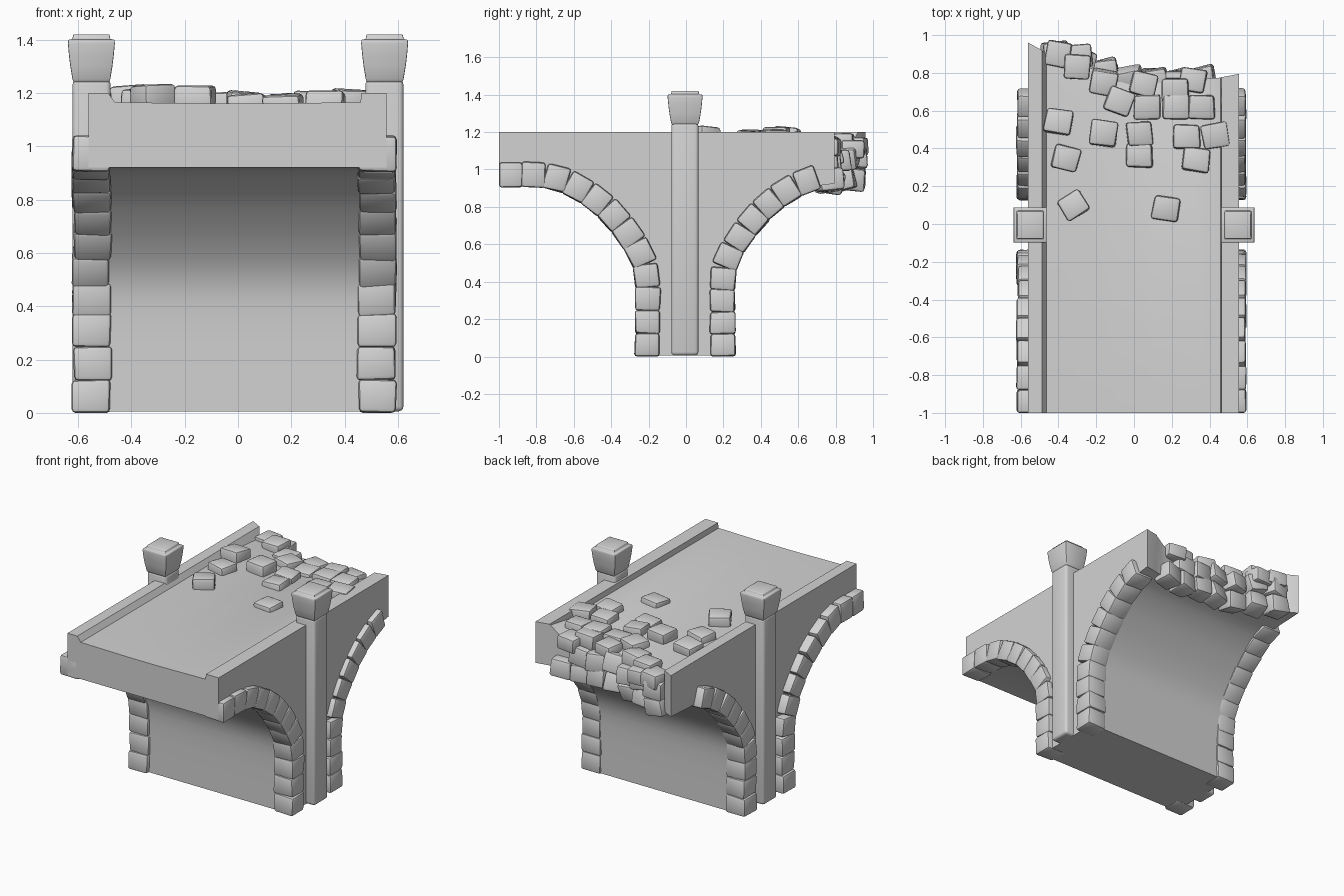
import bpy, bmesh, math, random
from mathutils import Vector, Matrix, Euler

random.seed(5)
if "Cube" in bpy.data.objects:
    bpy.data.objects.remove(bpy.data.objects["Cube"])

stone_grey = bpy.data.materials.new("stone_grey")
stone_grey.use_nodes = True
COLOUR = (0.65, 0.65, 0.65, 1)
stone_grey.diffuse_color = COLOUR
stone_grey.node_tree.nodes["Principled BSDF"].inputs["Base Color"].default_value = COLOUR


def finish(name, bm, bevel=0.0, segments=2, angle=40):
    """Turn a bmesh into a shaded object, with optional rounded edges."""
    bmesh.ops.recalc_face_normals(bm, faces=bm.faces)
    mesh = bpy.data.meshes.new(name)
    bm.to_mesh(mesh)
    bm.free()
    mesh.materials.append(stone_grey)
    obj = bpy.data.objects.new(name, mesh)
    bpy.context.collection.objects.link(obj)
    bpy.ops.object.select_all(action='DESELECT')
    obj.select_set(True)
    bpy.context.view_layer.objects.active = obj
    if bevel:
        mod = obj.modifiers.new("rounded_edges", 'BEVEL')
        mod.width = bevel
        mod.segments = segments
        bpy.ops.object.modifier_apply(modifier=mod.name)
    bpy.ops.object.shade_smooth_by_angle(angle=math.radians(angle))


def loft(bm, loops):
    """Skin matching closed loops and cap both ends."""
    rings = [[bm.verts.new(p) for p in loop] for loop in loops]
    for a, b in zip(rings, rings[1:]):
        for i in range(len(a)):
            j = (i + 1) % len(a)
            bm.faces.new((a[i], a[j], b[j], b[i]))
    bm.faces.new(rings[0])
    bm.faces.new(rings[-1])


def add_stone(bm, centre, axes, size, jitter=0.008):
    """One slightly irregular block; axes is a 3x3 orientation."""
    mat = Matrix.Translation(centre) @ axes.to_4x4() @ Matrix.Diagonal((*size, 1))
    verts = bmesh.ops.create_cube(bm, size=1, matrix=mat)["verts"]
    for v in verts:
        v.co += Vector([random.uniform(-jitter, jitter) for _ in range(3)])


def smooth_path(points, steps=5):
    """Catmull-Rom curve through 2D points."""
    pts = [Vector(p) for p in points]
    pts = [pts[0] * 2 - pts[1]] + pts + [pts[-1] * 2 - pts[-2]]
    out = []
    for a, b, c, d in zip(pts, pts[1:], pts[2:], pts[3:]):
        for k in range(steps):
            t = k / steps
            out.append(0.5 * (2 * b + (c - a) * t + (2 * a - 5 * b + 4 * c - d) * t ** 2
                              + (3 * b - a - 3 * c + d) * t ** 3))
    return out + [pts[-2]]


# Bridge body: pier with two half arches, parapets and a broken rear edge
under = smooth_path([(.25, .006), (.255, .35), (.28, .5), (.34, .61), (.42, .71),
                     (.52, .81), (.62, .88), (.7, .912)], 3)
stations = [  # x, top height, broken end y, top height at the broken end
    (-.56, 1.2, .96, 1.2), (-.487, 1.2, .92, 1.2), (-.462, 1.165, .89, 1.14),
    (-.3, 1.163, .85, 1.13), (-.1, 1.16, .78, 1.12), (.1, 1.16, .75, 1.11),
    (.3, 1.163, .75, 1.12), (.39, 1.165, .77, 1.14), (.459, 1.165, .775, 1.195),
    (.464, 1.2, .777, 1.2), (.557, 1.2, .795, 1.2)]
bm = bmesh.new()
loops = []
for x, top, end, end_top in stations:
    loop = [(x, -1, top), (x, -1, .92)]
    loop += [(x, -y, z) for y, z in reversed(under)]
    loop += [(x, y, z) for y, z in under]
    loop += [(x, end, .925), (x, end, end_top), (x, .6, top)]
    loops.append(loop)
loft(bm, loops)
finish("bridge_body", bm, angle=30)

# Arch rings: blocks spaced along the arch curve
ring_curve = smooth_path([(.208, 0), (.205, .35), (.225, .5), (.285, .62), (.375, .74),
                          (.48, .84), (.605, .92), (.75, .967), (1, .972)], 8)


def point_at(distance):
    for a, b in zip(ring_curve, ring_curve[1:]):
        step = (b - a).length
        if distance <= step:
            return a.lerp(b, distance / step), (b - a).normalized()
        distance -= step
    return ring_curve[-1], (b - a).normalized()


total = sum((b - a).length for a, b in zip(ring_curve, ring_curve[1:]))
for side, x in (("left", .522), ("right", -.548)):
    for end, sign, length, count in (("front", -1, total, 12), ("back", 1, total - .29, 10)):
        bm = bmesh.new()
        pitch = length / count
        for i in range(count):
            p, t = point_at((i + .5) * pitch)
            along = Vector((0, sign * t.x, t.y))
            across = Vector((0, -sign * t.y, t.x))
            shift = sign * -.01 if end == "back" else 0
            centre = (x + random.uniform(-.003, .003), sign * p.x + shift, p.y)
            axes = Matrix((Vector((1, 0, 0)), along, across)).transposed()
            add_stone(bm, centre, axes, (.142, pitch * 1.02, .135), .004)
        for v in bm.verts:
            v.co.y = max(v.co.y, -1)
            v.co.z = max(v.co.z, 0)
        finish(f"arch_stones_{end}_{side}", bm, .015)

# Side columns with flared caps
for side, sign in (("left", 1), ("right", -1)):
    bm = bmesh.new()
    add_stone(bm, (sign * .549, -.006, .628), Matrix.Identity(3), (.143, .145, 1.244), 0)
    finish(f"column_{side}", bm, .018, 3)
    bm = bmesh.new()
    cap = [(.066, 1.24), (.071, 1.252), (.079, 1.3), (.084, 1.34), (.088, 1.385),
           (.087, 1.4), (.071, 1.402), (.068, 1.42)]
    loft(bm, [[(sign * .55 + r * a, -.005 + r * b, z)
               for a, b in ((-1, -1.06), (1, -1.06), (1, 1.06), (-1, 1.06))] for r, z in cap])
    finish(f"column_cap_{side}", bm, .004)

# Loose paving on the deck: x, y, turn in degrees, height of centre
paving = [
    (-.32, .1, 30, 1.18), (.17, .08, -8, 1.15), (-.36, .35, -15, 1.165),
    (-.4, .54, -10, 1.18), (-.16, .48, -8, 1.18), (.03, .48, 5, 1.155),
    (.03, .36, 0, 1.15), (.28, .46, 0, 1.16), (.33, .34, -8, 1.16),
    (.43, .47, 10, 1.165), (-.08, .65, -20, 1.15), (.07, .62, 0, 1.14),
    (.22, .62, 0, 1.15), (.36, .62, 0, 1.15), (-.16, .75, -10, 1.13),
    (.05, .74, -15, 1.13), (.22, .71, 0, 1.15), (.31, .76, -10, 1.12),
    (-.3, .83, -5, 1.14), (-.4, .9, -10, 1.12), (-.29, .89, 5, 1.11)]
bm = bmesh.new()
for x, y, turn, z in paving:
    tilt = math.radians(4)
    rot = Euler((random.uniform(-tilt, tilt), random.uniform(-tilt, tilt), math.radians(turn)))
    add_stone(bm, (x, y, z), rot.to_matrix(), (.138, .128, .095), .006)
finish("deck_paving", bm, .016)

# Rubble hanging from the broken edge, in two uneven courses of large blocks
bm = bmesh.new()
for z, start, count in ((.94, -.42, 7), (1.06, -.41, 6)):
    for i in range(count):
        x = start + i * .13
        for (xa, _, ya, _), (xb, _, yb, _) in zip(stations, stations[1:]):
            if xa <= x <= xb:
                edge = ya + (yb - ya) * (x - xa) / (xb - xa)
        y = edge + random.uniform(-.02, .02) + (.03 if i == 0 else 0)
        rot = Euler([random.uniform(-.25, .25) for _ in range(3)])
        add_stone(bm, (x, y, z + random.uniform(-.015, .015)), rot.to_matrix(), (.135, .125, .12))
finish("broken_edge_rubble", bm, .018)
